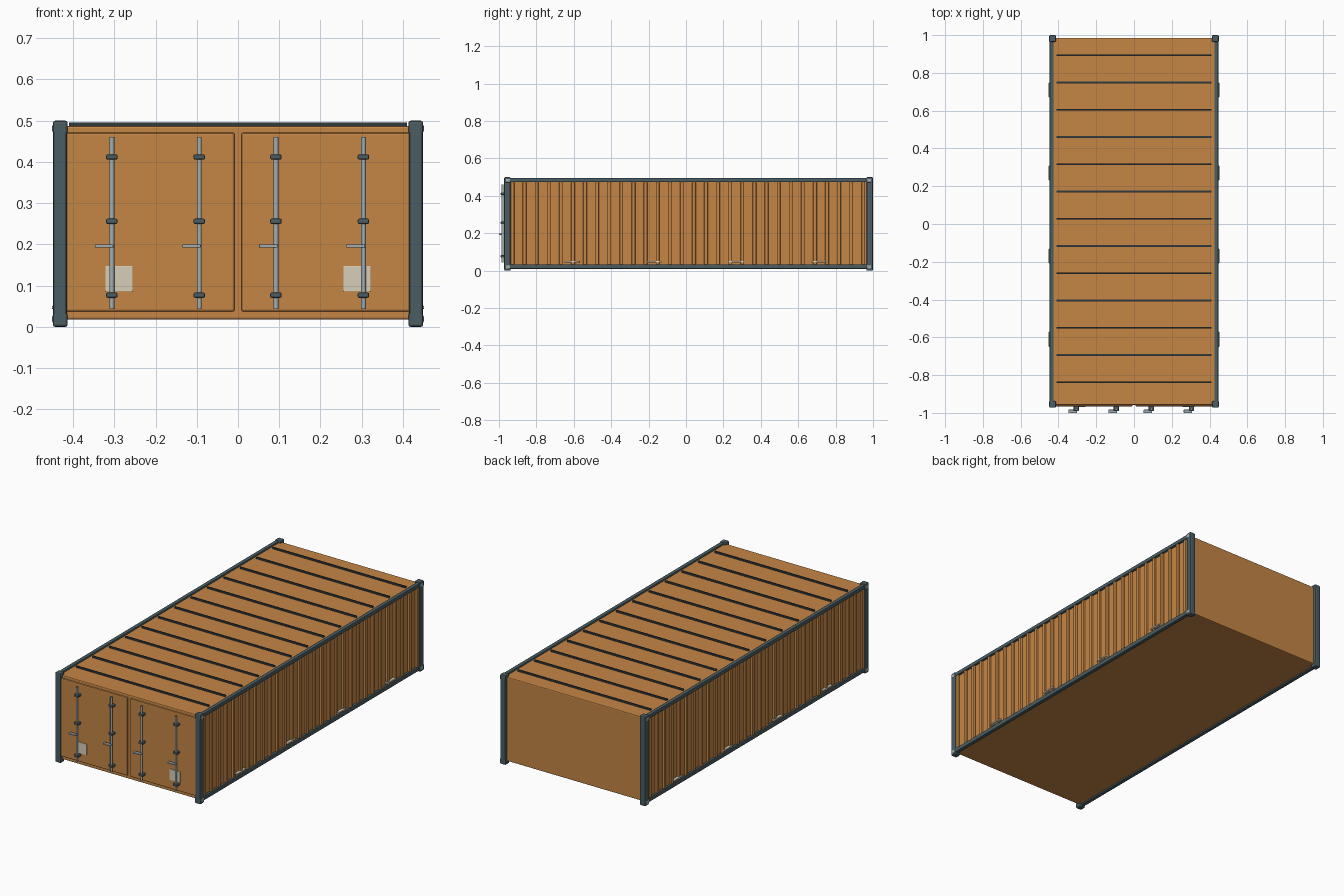
import bpy, bmesh
from mathutils import Matrix

if "Cube" in bpy.data.objects:
    bpy.data.objects.remove(bpy.data.objects["Cube"])


def material(name, rgb):
    m = bpy.data.materials.new(name)
    m.diffuse_color = (*rgb, 1)
    m.use_nodes = True
    m.node_tree.nodes["Principled BSDF"].inputs["Base Color"].default_value = m.diffuse_color
    return m


ORANGE = material("orange_paint", (0.56, 0.24, 0.06))
DARK = material("dark_steel", (0.07, 0.11, 0.125))
STEEL = material("bare_steel", (0.36, 0.43, 0.45))
CREAM = material("cream_plate", (0.68, 0.62, 0.48))
SEAM = material("roof_seam", (0.03, 0.04, 0.045))


def finish(name, bm, mat, bevel=0.0, segments=2):
    me = bpy.data.meshes.new(name)
    bm.to_mesh(me)
    bm.free()
    me.materials.append(mat)
    ob = bpy.data.objects.new(name, me)
    bpy.context.collection.objects.link(ob)
    if bevel:
        mod = ob.modifiers.new("soft_edges", 'BEVEL')
        mod.width, mod.segments = bevel, segments
        mod.limit_method = 'ANGLE'
    return ob


def boxes(name, spans, mat, bevel=0.0, segments=2):
    """One object from boxes given as (x0, x1, y0, y1, z0, z1)."""
    bm = bmesh.new()
    for x0, x1, y0, y1, z0, z1 in spans:
        mat4 = (Matrix.Translation(((x0 + x1) / 2, (y0 + y1) / 2, (z0 + z1) / 2))
                @ Matrix.Diagonal((x1 - x0, y1 - y0, z1 - z0, 1)))
        bmesh.ops.create_cube(bm, size=1, matrix=mat4)
    return finish(name, bm, mat, bevel, segments)


def both(spans):
    """Spans plus their mirror image across x = 0."""
    return spans + [(-b, -a, *rest) for a, b, *rest in spans]


# Main shell
boxes("container_body", [(-0.435, 0.435, -0.957, 0.985, 0.018, 0.487)], ORANGE, 0.005)

# Corner posts and the long top and bottom rails
FRONT, BACK = (-0.972, -0.938), (0.966, 1.0)
boxes("corner_posts", both([(0.415, 0.448, *y, 0.004, 0.496) for y in (FRONT, BACK)]),
      DARK, 0.006)
boxes("side_rails", both([(0.425, 0.447, -0.95, 0.98, *z)
                          for z in ((0.01, 0.034), (0.474, 0.496))]), DARK, 0.004)

# Corner castings with a lighter lifting plate on the outer face
ZS = ((0.0, 0.034), (0.466, 0.5))
boxes("corner_castings", both([(0.413, 0.449, y[0] - (y is BACK) * 0.002, y[1], *z)
                               for y in (FRONT, BACK) for z in ZS]), DARK, 0.006)
boxes("casting_plates", both([(0.44, 0.4505, y - 0.012, y + 0.012, z - 0.009, z + 0.009)
                              for y in (-0.952, 0.978) for z in (0.019, 0.481)]),
      STEEL, 0.003)

# Vertical corrugation ribs on both long sides
boxes("side_ribs", both([(0.43, 0.447, y - 0.01, y + 0.01, 0.03, 0.476)
                         for y in (-0.928 + 0.0647 * i for i in range(30))]),
      ORANGE, 0.006)

# Fork pads low on the sides
boxes("fork_pads", both([(0.435, 0.4515, y - 0.04, y + 0.04, 0.043, 0.052)
                         for y in (-0.61, -0.17, 0.27, 0.71)]), CREAM, 0.003)

# Roof seams
boxes("roof_seams", [(-0.41, 0.41, y - 0.005, y + 0.005, 0.482, 0.496)
                     for y in (-0.838 + 0.1443 * i for i in range(13))], SEAM, 0.002)

# Door leaves
boxes("doors", both([(0.008, 0.418, -0.966, -0.95, 0.037, 0.471)]), ORANGE, 0.005)

# Door data plates
boxes("door_plates", both([(0.256, 0.321, -0.969, -0.96, 0.086, 0.148)]), CREAM, 0.001)

# Locking bars
BARS = (-0.306, -0.094, 0.092, 0.304)
bm = bmesh.new()
for x in BARS:
    bmesh.ops.create_cone(bm, cap_ends=True, segments=16, radius1=0.006, radius2=0.006,
                          depth=0.416,
                          matrix=Matrix.Translation((x, -0.981, 0.252)))
for f in bm.faces:
    f.smooth = len(f.verts) == 4
for e in bm.edges:
    e.smooth = all(len(f.verts) == 4 for f in e.link_faces)
finish("lock_bars", bm, STEEL)

# Bar brackets and handles
boxes("bar_brackets", [(x - 0.014, x + 0.014, -0.991, -0.962, z - 0.0065, z + 0.0065)
                       for x in BARS for z in (0.077, 0.256, 0.412)], DARK, 0.004)
boxes("bar_handles", [(x - 0.041, x + 0.004, -1.0, -0.983, 0.192, 0.2)
                      for x in BARS], STEEL, 0.002)
